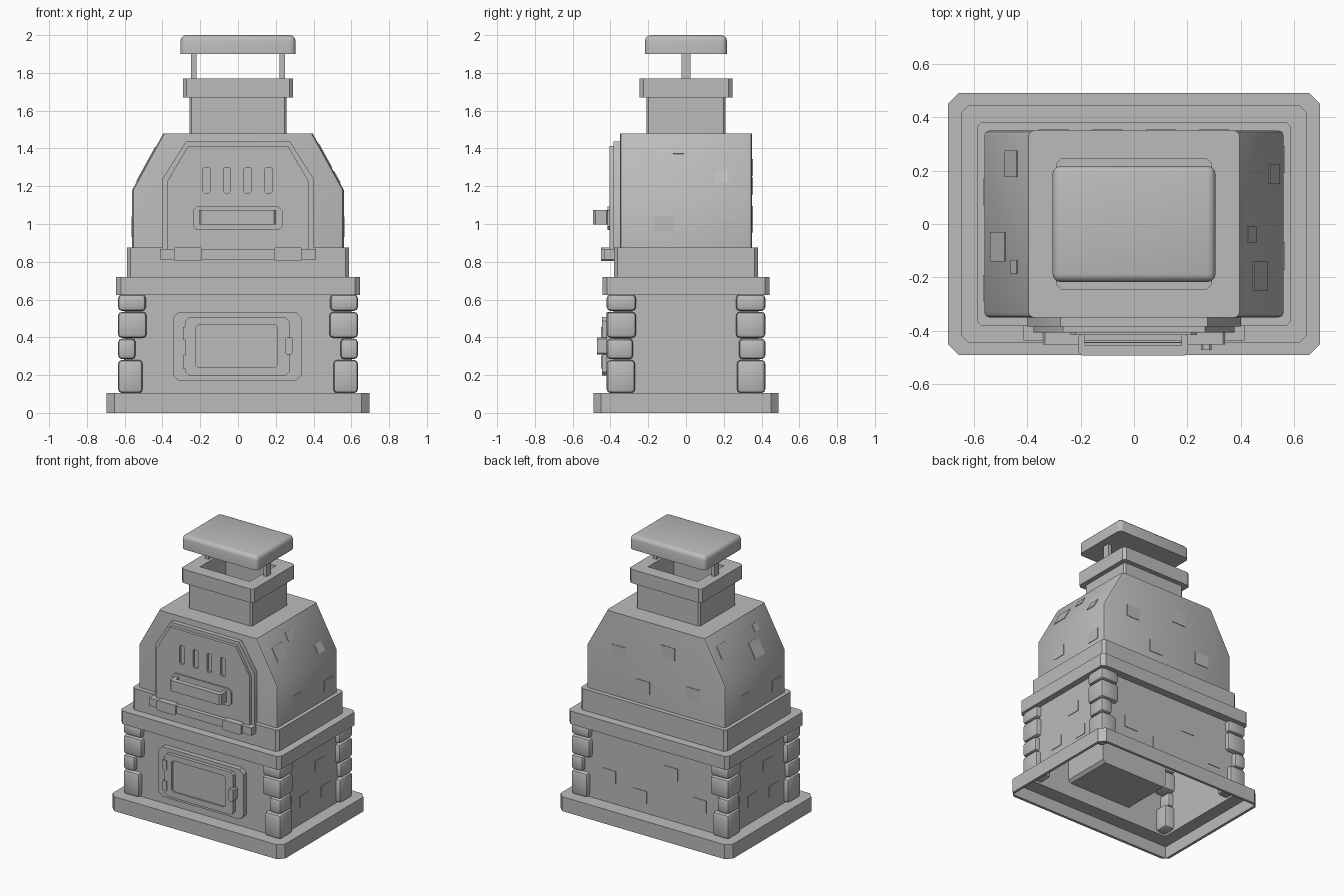
import bpy, bmesh, math
from mathutils import Matrix, Vector

if "Cube" in bpy.data.objects:
    bpy.data.objects.remove(bpy.data.objects["Cube"])

GREY = bpy.data.materials.new("stone_grey")
GREY.diffuse_color = (0.5, 0.5, 0.5, 1)
GREY.use_nodes = True
GREY.node_tree.nodes["Principled BSDF"].inputs["Base Color"].default_value = GREY.diffuse_color


def finish(name, bm):
    bmesh.ops.recalc_face_normals(bm, faces=bm.faces)
    me = bpy.data.meshes.new(name)
    bm.to_mesh(me)
    bm.free()
    me.materials.append(GREY)
    ob = bpy.data.objects.new(name, me)
    bpy.context.collection.objects.link(ob)
    return ob


def bevel(bm, rule, width, seg):
    edges = []
    for e in bm.edges:
        a, b = e.verts[0].co, e.verts[1].co
        if rule((a + b) / 2, (b - a).normalized()):
            edges.append(e)
    bmesh.ops.bevel(bm, geom=edges, offset=width, segments=seg, profile=0.5, affect='EDGES')


def box(name, x0, x1, y0, y1, z0, z1, bev=0, seg=1, mode='vertical'):
    """Box from its bounds; mode picks which edges are bevelled."""
    bm = bmesh.new()
    bmesh.ops.create_cube(bm, size=1)
    for v in bm.verts:
        v.co = Vector(((x0, x1)[v.co.x > 0], (y0, y1)[v.co.y > 0], (z0, z1)[v.co.z > 0]))
    if bev:
        rules = {'vertical': lambda m, d: abs(d.z) > 0.9,
                 'depth': lambda m, d: abs(d.y) > 0.9,
                 'upper': lambda m, d: m.z > z0 + 0.001,
                 'all': lambda m, d: True}
        bevel(bm, rules[mode], bev, seg)
    return finish(name, bm)


def block(name, hx, hy, z0, z1, bev=0.02, seg=1, mode='vertical'):
    return box(name, -hx, hx, -hy, hy, z0, z1, bev, seg, mode)


def prism(name, half, y0, y1):
    """Mirrored x-z half outline, extruded along y."""
    pts = half + [(-x, z) for x, z in reversed(half)]
    bm = bmesh.new()
    f = bm.faces.new([bm.verts.new((x, y0, z)) for x, z in pts])
    r = bmesh.ops.extrude_face_region(bm, geom=[f])
    bmesh.ops.translate(bm, vec=(0, y1 - y0, 0),
                        verts=[g for g in r['geom'] if isinstance(g, bmesh.types.BMVert)])
    return finish(name, bm)


def cut(ob, *bounds):
    """Boolean away a box and bake the result."""
    c = box("cutter", *bounds)
    c.hide_render = True
    m = ob.modifiers.new("cut", 'BOOLEAN')
    m.object, m.operation, m.solver = c, 'DIFFERENCE', 'EXACT'
    dg = bpy.context.evaluated_depsgraph_get()
    me = bpy.data.meshes.new_from_object(ob.evaluated_get(dg))
    ob.modifiers.clear()
    ob.data = me
    bpy.data.objects.remove(c)


# Hollow plinth and lower body, both open underneath
plinth = block("plinth", 0.695, 0.49, 0, 0.105, 0.04)
cut(plinth, -0.675, 0.675, -0.47, 0.47, -0.1, 0.09)
cut(plinth, -0.58, 0.58, -0.365, 0.365, -0.1, 0.3)
body = block("lower_body", 0.6, 0.385, 0.1, 0.64, 0)
cut(body, -0.58, 0.58, -0.365, 0.365, 0, 0.61)

# Ledges
block("ledge", 0.645, 0.443, 0.625, 0.72, 0.025)
block("upper_tier", 0.588, 0.382, 0.715, 0.875, 0.02)

# Corner stones: z range, inner x, inner y
stones = [(0.105, 0.28, 0.505, 0.27), (0.285, 0.393, 0.542, 0.28),
          (0.397, 0.535, 0.484, 0.265), (0.54, 0.627, 0.488, 0.265)]
for sx in (-1, 1):
    for sy in (-1, 1):
        for z0, z1, xi, yi in stones:
            xs, ys = sorted((sx * xi, sx * 0.635)), sorted((sy * yi, sy * 0.42))
            box("corner_stone", *xs, *ys, z0, z1, 0.02, 2, 'all')

# Oven hood with sloped shoulders and softened end corners
hood = prism("hood", [(0.56, 0.87), (0.56, 1.18), (0.395, 1.48)], -0.35, 0.35)
bm = bmesh.new()
bm.from_mesh(hood.data)
bevel(bm, lambda m, d: abs(d.y) < 0.1 and abs(m.x) > 0.1, 0.02, 2)
bm.to_mesh(hood.data)
bm.free()

# Chimney with open flue, posts and cap
neck = block("chimney_neck", 0.257, 0.21, 1.47, 1.68, 0.012)
collar = block("chimney_collar", 0.292, 0.245, 1.67, 1.77, 0.02)
for part in (neck, collar):
    cut(part, -0.2, 0.2, -0.15, 0.15, 1.5, 1.9)
for s in (-1, 1):
    xs = sorted((s * 0.22, s * 0.248))
    box("cap_post", *xs, -0.025, 0.025, 1.76, 1.91)
block("chimney_cap", 0.305, 0.217, 1.90, 2.0, 0.03, 3, 'upper')

# Upper oven door: frame, panel with vent slots
prism("oven_door_frame", [(0.40, 0.84), (0.40, 1.24), (0.275, 1.437)], -0.383, -0.34)
panel = prism("oven_door", [(0.375, 0.84), (0.375, 1.225), (0.265, 1.412)], -0.405, -0.375)
for x in (-0.167, -0.058, 0.052, 0.162):
    cut(panel, x - 0.019, x + 0.019, -0.45, -0.388, 1.165, 1.30, 0.008, 1, 'depth')

# Sill strip and hinges
box("door_sill", -0.413, 0.413, -0.435, -0.37, 0.812, 0.868)
for s in (-1, 1):
    xs = sorted((s * 0.19, s * 0.34))
    box("door_hinge", *xs, -0.45, -0.37, 0.803, 0.876, 0.008, 1, 'depth')

# Handle
box("handle_plate", -0.238, 0.235, -0.415, -0.40, 0.968, 1.092, 0.02, 1, 'depth')
handle = box("handle", -0.207, 0.202, -0.492, -0.41, 0.998, 1.075, 0.012)
cut(handle, -0.183, 0.178, -0.455, -0.412, 0.9, 1.2)

# Lower firebox: frame, deep box with recessed door, hinges and latch
box("firebox_frame", -0.345, 0.337, -0.42, -0.37, 0.17, 0.533, 0.03, 1, 'depth')
fire = box("firebox", -0.28, 0.272, -0.445, 0.0, 0.197, 0.507, 0.02, 1, 'depth')
cut(fire, -0.222, 0.207, -0.5, -0.433, 0.24, 0.467, 0.012, 1, 'depth')
for z in (0.27, 0.42):
    box("firebox_hinge", -0.292, -0.262, -0.45, -0.41, z - 0.035, z + 0.035)
box("firebox_latch", 0.25, 0.29, -0.472, -0.42, 0.31, 0.40, 0.008, 1, 'depth')

# Slightly raised bricks on the hood slopes: x range, y range
tilt = math.atan2(0.165, 0.30)
slope = [(-0.48, -0.435, 0.175, 0.275), (-0.535, -0.48, -0.14, -0.03), (-0.46, -0.435, -0.185, -0.135),
         (0.505, 0.54, 0.15, 0.225), (0.425, 0.455, -0.07, -0.01), (0.445, 0.495, -0.25, -0.14)]
for x0, x1, y0, y1 in slope:
    s, x = (1 if x0 > 0 else -1), (x0 + x1) / 2
    h = (x1 - x0) / math.sin(tilt) / 2
    b = box("slope_brick", -0.004, 0.004, y0, y1, -h, h)
    z = 1.18 + (0.56 - abs(x)) / 0.165 * 0.30
    b.data.transform(Matrix.Translation((x, 0, z)) @ Matrix.Rotation(-s * tilt, 4, 'Y'))

# Bricks on the vertical sides: y centre, z centre, wall x
for y, z, x in [(-0.12, 1.0, 0.56), (0.24, 0.97, 0.56), (0.08, 0.46, 0.6),
                (-0.1, 0.27, 0.6), (0.15, 0.25, 0.6)]:
    for s in (-1, 1):
        box("side_brick", s * x - 0.004, s * x + 0.004, s * y - 0.05, s * y + 0.05, z - 0.04, z + 0.04)

# Bricks on the back: x centre, z centre, wall y
for x, z, y in [(-0.3, 1.05, 0.35), (0.1, 1.0, 0.35), (0.3, 1.2, 0.35), (-0.1, 1.3, 0.35),
                (0.35, 0.3, 0.385), (0.1, 0.22, 0.385), (-0.15, 0.45, 0.385), (-0.38, 0.28, 0.385)]:
    box("back_brick", x - 0.055, x + 0.055, y - 0.004, y + 0.004, z - 0.045, z + 0.045)

# Smooth the rounded stones and cap, keep the edges sharp
for ob in bpy.context.scene.objects:
    ob.select_set(True)
    bpy.context.view_layer.objects.active = ob
bpy.ops.object.shade_smooth_by_angle(angle=math.radians(40))
